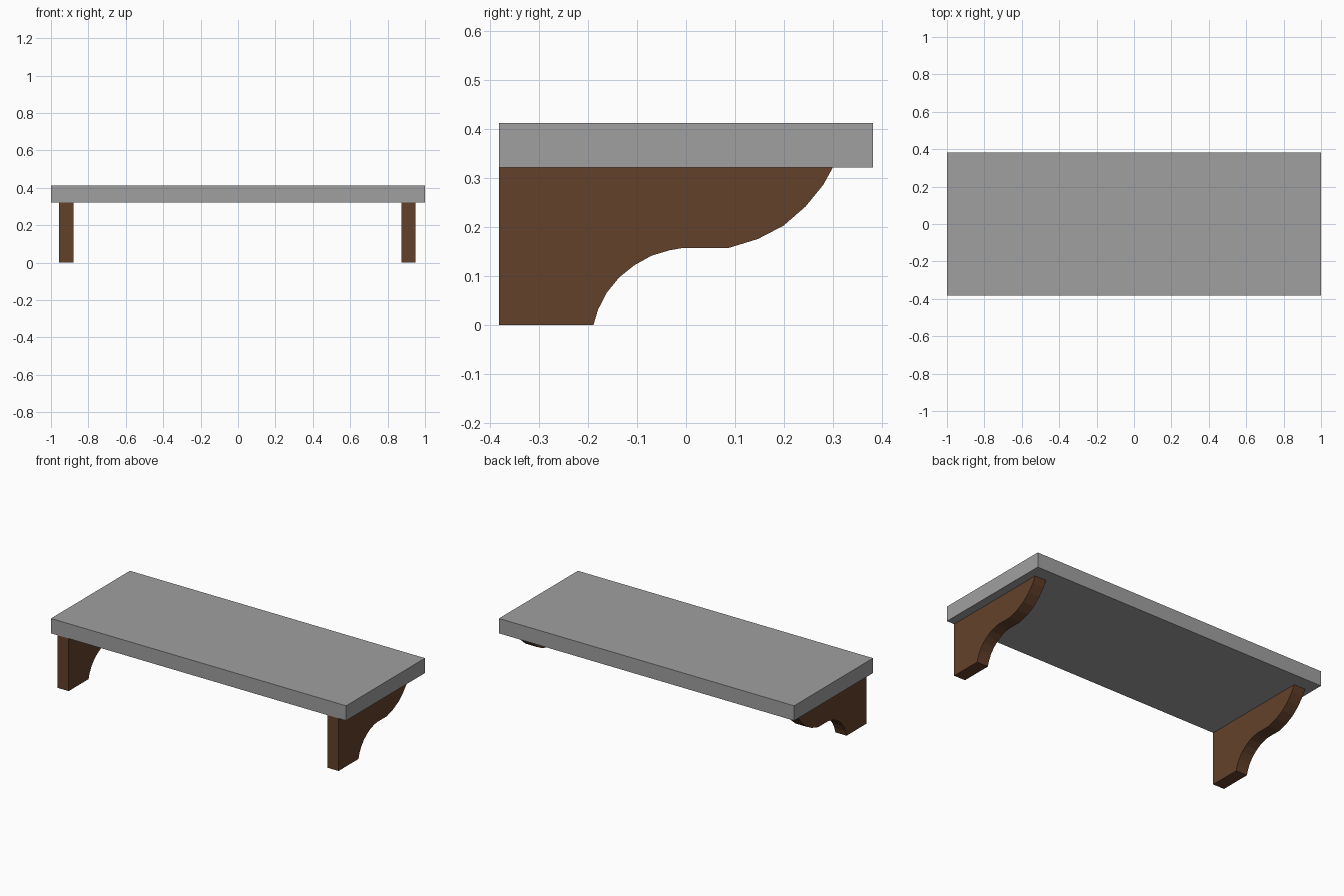
import bpy

if "Cube" in bpy.data.objects:
    bpy.data.objects.remove(bpy.data.objects["Cube"])


def material(name, rgb):
    m = bpy.data.materials.new(name)
    m.diffuse_color = (*rgb, 1)
    m.use_nodes = True
    m.node_tree.nodes["Principled BSDF"].inputs["Base Color"].default_value = m.diffuse_color
    return m


def extrude_x(name, profile, x0, x1, mat):
    """Extrude a closed (y, z) profile from x0 to x1."""
    n = len(profile)
    verts = [(x, y, z) for x in (x0, x1) for y, z in profile]
    faces = [tuple(reversed(range(n))), tuple(range(n, 2 * n))]
    faces += [(i, (i + 1) % n, n + (i + 1) % n, n + i) for i in range(n)]
    mesh = bpy.data.meshes.new(name)
    mesh.from_pydata(verts, [], faces)
    mesh.materials.append(mat)
    obj = bpy.data.objects.new(name, mesh)
    bpy.context.collection.objects.link(obj)
    return obj


stone = material("grey stone", (0.35, 0.35, 0.35))
wood = material("dark brown wood", (0.127, 0.053, 0.024))

# Shelf slab
extrude_x("shelf_slab", [(-0.382, 0.322), (0.382, 0.322), (0.382, 0.413), (-0.382, 0.413)],
          -1.0, 1.0, stone)

# Scrolled brackets: hollow lower curve, short flat, rounded upper curve
bracket = [(-0.382, 0), (-0.189, 0),
           (-0.18, 0.031), (-0.162, 0.066), (-0.137, 0.097), (-0.106, 0.122),
           (-0.07, 0.142), (-0.033, 0.153), (-0.01, 0.157), (0.085, 0.157),
           (0.147, 0.176), (0.199, 0.203), (0.244, 0.242), (0.28, 0.286),
           (0.30, 0.322), (-0.382, 0.322)]
extrude_x("left_bracket", bracket, -0.956, -0.88, wood)
extrude_x("right_bracket", bracket, 0.873, 0.949, wood)
